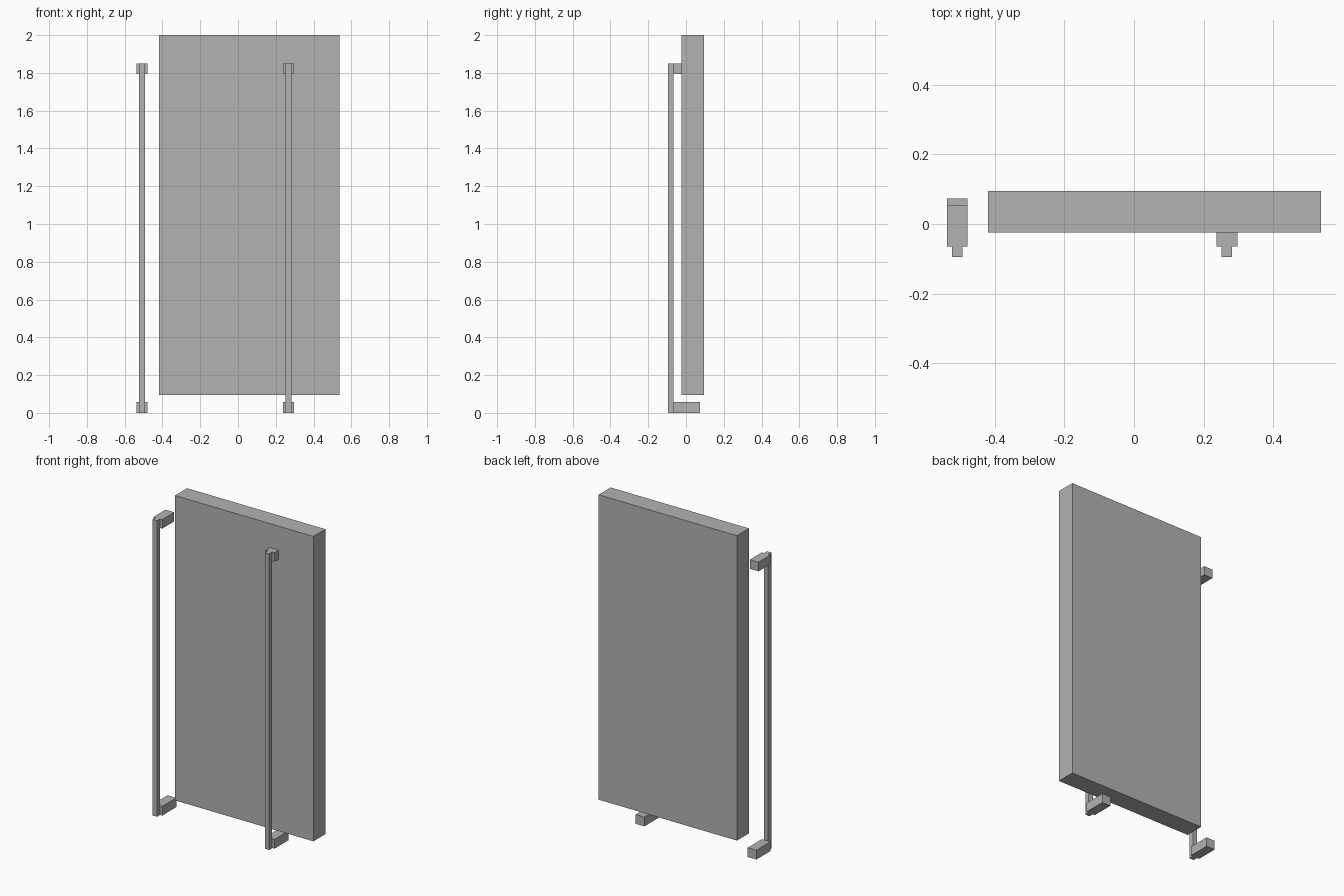
import bpy

cube = bpy.data.objects.get("Cube")
if cube:
    bpy.data.objects.remove(cube, do_unlink=True)

# Single grey finish
grey = bpy.data.materials.new("plain grey")
grey.use_nodes = True
colour = (0.45, 0.45, 0.45, 1)
grey.diffuse_color = colour
grey.node_tree.nodes["Principled BSDF"].inputs["Base Color"].default_value = colour


def box(name, x, y, z):
    """Box from (min, max) ranges along each axis."""
    ranges = (x, y, z)
    bpy.ops.mesh.primitive_cube_add(size=1, location=[(a + b) / 2 for a, b in ranges])
    obj = bpy.context.object
    obj.name = name
    obj.scale = [b - a for a, b in ranges]
    bpy.ops.object.transform_apply(location=False, rotation=False, scale=True)
    obj.data.materials.append(grey)
    return obj


# Upright panel
box("panel", (-0.419, 0.538), (-0.024, 0.095), (0.095, 2.0))

# Two upright rods, each held by a bracket at top and bottom
ROD_HALF, BRACKET_HALF = 0.015, 0.03
ROD_FRONT, ROD_BACK, ROD_TOP = -0.095, -0.065, 1.85
for side, x in (("right", -0.508), ("left", 0.267)):
    rod_x = (x - ROD_HALF, x + ROD_HALF)
    bracket_x = (x - BRACKET_HALF, x + BRACKET_HALF)
    box(side + "_rod", rod_x, (ROD_FRONT, ROD_BACK), (0, ROD_TOP))
    box(side + "_top_bracket", bracket_x, (ROD_BACK, 0.053), (1.793, ROD_TOP))
    box(side + "_bottom_bracket", bracket_x, (ROD_BACK, 0.073), (0, 0.058))
